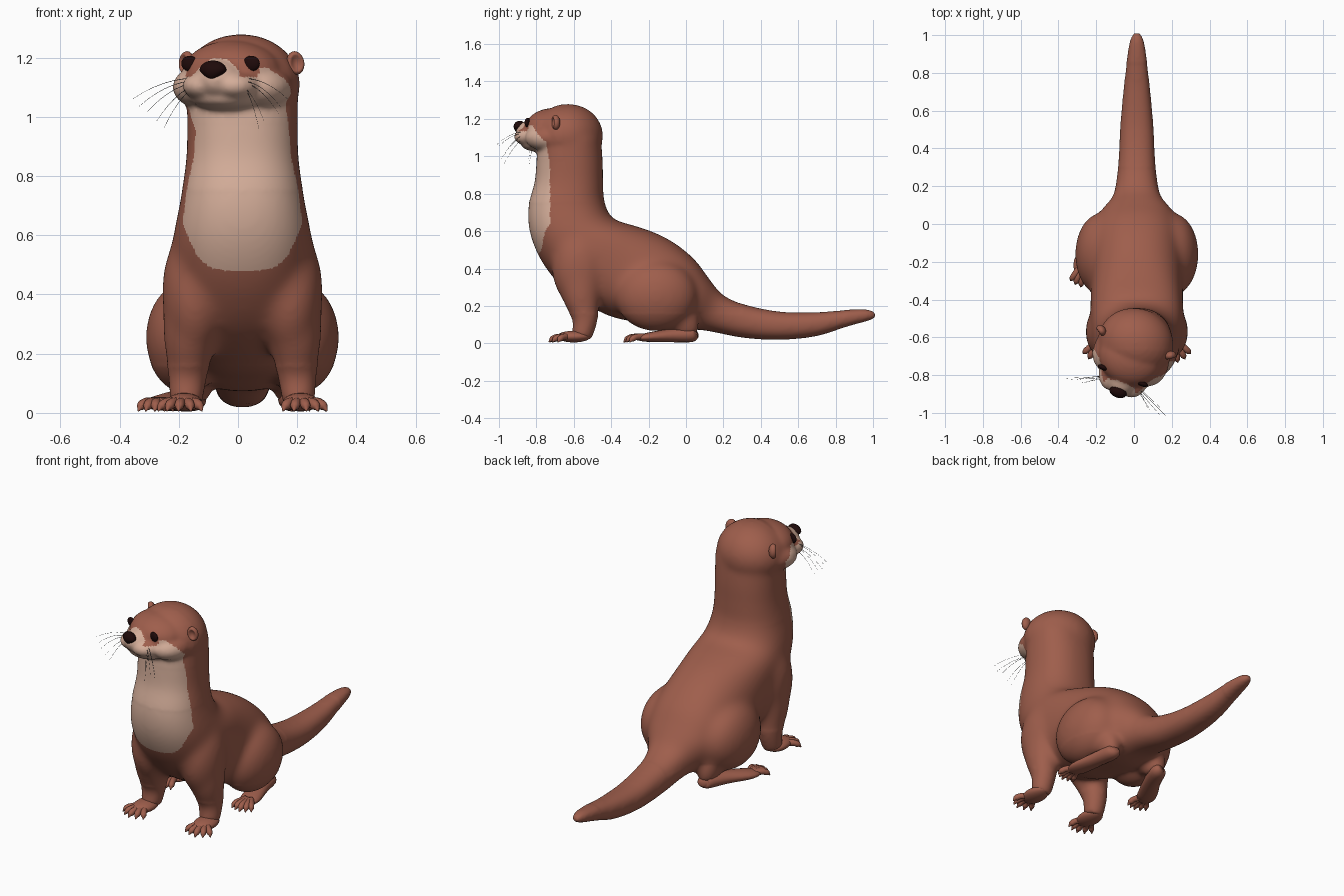
import bpy, bmesh, math, random
from mathutils import Vector, Matrix
from mathutils.bvhtree import BVHTree

random.seed(3)
if "Cube" in bpy.data.objects:
    bpy.data.objects.remove(bpy.data.objects["Cube"])

CX = 0.015
X = Vector((1, 0, 0))
TURN = Matrix.Rotation(math.radians(-20), 4, 'Z')
HEAD = Matrix.Translation((0.01, -0.63, 0)) @ TURN
HEAD_INV = HEAD.inverted()


def material(name, rgb):
    m = bpy.data.materials.new(name)
    m.use_nodes = True
    m.diffuse_color = (*rgb, 1)
    node = m.node_tree.nodes["Principled BSDF"]
    node.inputs["Base Color"].default_value = (*rgb, 1)
    node.inputs["Roughness"].default_value = 0.8
    return m


FUR = material("brown fur", (0.345, 0.112, 0.072))
CREAM = material("cream fur", (0.66, 0.42, 0.32))
DARK = material("dark nose and eyes", (0.013, 0.003, 0.003))
GREY = material("whisker grey", (0.05, 0.055, 0.06))


def spline(rows, steps=5):
    """Catmull-Rom through rows of numbers."""
    out = []
    for i in range(len(rows) - 1):
        a, b, c, d = (rows[max(0, min(len(rows) - 1, i + k))] for k in (-1, 0, 1, 2))
        for j in range(steps):
            t = j / steps
            out.append([q + t / 2 * (r - p + t * (2 * p - 5 * q + 4 * r - s
                        + t * (3 * (q - r) + s - p))) for p, q, r, s in zip(a, b, c, d)])
    return out + [list(rows[-1])]


def rounded(v, power):
    return math.copysign(abs(v) ** power, v)


def loft(bm, rings, sides=24, power=1):
    """Skin rings given as (centre, axis a, axis b); power below 1 squares them."""
    loops = []
    for c, a, b in rings:
        angles = [math.tau * i / sides for i in range(sides)]
        loops.append([bm.verts.new(c + a * rounded(math.cos(t), power)
                                   + b * rounded(math.sin(t), power)) for t in angles])
    faces = [bm.faces.new(loops[0][::-1]), bm.faces.new(loops[-1])]
    for p, q in zip(loops, loops[1:]):
        for i in range(sides):
            k = (i + 1) % sides
            faces.append(bm.faces.new((p[i], p[k], q[k], q[i])))
    bmesh.ops.recalc_face_normals(bm, faces=faces)


def limb(bm, rows, sides=16):
    """Tube through rows of x, y, z, half width, half height."""
    rows = spline(rows, 4)
    pts = [Vector(r[:3]) for r in rows]
    rings = []
    for i, r in enumerate(rows):
        t = (pts[min(i + 1, len(pts) - 1)] - pts[max(i - 1, 0)]).normalized()
        b = t.cross(X).normalized()
        rings.append((pts[i], b.cross(t) * r[3], b * r[4]))
    loft(bm, rings, sides)


def ball(bm, centre, radii, base=Matrix()):
    m = base @ Matrix.Translation(centre) @ Matrix.Diagonal((*radii, 1))
    return bmesh.ops.create_uvsphere(bm, u_segments=28, v_segments=18, radius=1, matrix=m)["verts"]


def finish(bm, name, *mats):
    me = bpy.data.meshes.new(name)
    bm.to_mesh(me)
    bm.free()
    for m in mats:
        me.materials.append(m)
    me.shade_smooth()
    ob = bpy.data.objects.new(name, me)
    bpy.context.collection.objects.link(ob)
    return ob


# Torso and tail: front y, front z, back y, back z, half width
TORSO = [(-.79, 1.1, -.455, 1.1, .188), (-.8, .97, -.445, .97, .187), (-.81, .86, -.443, .86, .19),
         (-.845, .72, -.435, .755, .207), (-.83, .57, -.39, .668, .23), (-.755, .41, -.27, .628, .245),
         (-.62, .26, -.16, .59, .245), (-.42, .15, -.05, .53, .245), (-.25, .11, .05, .445, .24),
         (-.07, .075, .125, .345, .205), (.09, .07, .195, .262, .128), (.3, .03, .31, .209, .1),
         (.5, .018, .5, .17, .09), (.7, .038, .7, .167, .073), (.87, .092, .87, .18, .053),
         (.965, .118, .97, .18, .037), (1.01, .135, 1.01, .165, .018)]
bm = bmesh.new()
rings = []
for fy, fz, by, bz, w in spline(TORSO):
    front, back = Vector((CX, fy, fz)), Vector((CX, by, bz))
    rings.append(((front + back) / 2, X * w, (back - front) / 2))
loft(bm, rings, 36, 0.88)

# Shoulders, forelegs and thighs
for s in (-1, 1):
    ball(bm, (CX + s * .16, -.57, .41), (.113, .15, .22))
    limb(bm, [(CX + s * .165, -.57, .4, .105, .135), (CX + s * .177, -.56, .25, .092, .105),
              (CX + s * .185, -.54, .13, .068, .07), (CX + s * .19, -.56, .03, .056, .056)])
    ball(bm, (CX + s * .19, -.16, .255), (.138, .22, .19))
    limb(bm, [(CX + s * .17, -.08, .2, .09, .12), (CX + s * .16, -.01, .1, .065, .085),
              (CX + s * .165, .0, .045, .045, .055)])

# Skull, brow, muzzle and chin
ball(bm, (0, 0, 1.11), (.203, .185, .17), HEAD)
ball(bm, (0, -.08, 1.15), (.172, .155, .108), HEAD)
ball(bm, (0, -.19, 1.125), (.085, .105, .072), HEAD)
ball(bm, (0, -.14, 1.063), (.125, .12, .042), HEAD)
for s in (-1, 1):
    ball(bm, (s * .055, -.185, 1.105), (.08, .1, .052), HEAD)
    ball(bm, (s * .112, -.08, 1.1), (.095, .12, .072), HEAD)

# Fuse the body into one skin
ob = finish(bm, "fused_body_source", FUR)
mod = ob.modifiers.new("fuse", 'REMESH')
mod.mode = 'VOXEL'
mod.voxel_size = 0.01
deps = bpy.context.evaluated_depsgraph_get()
deps.update()
fused = bpy.data.meshes.new_from_object(ob.evaluated_get(deps))
bm = bmesh.new()
bm.from_mesh(fused)
bpy.data.objects.remove(ob)
bpy.data.meshes.remove(fused)

# Soften the face a little, the neck more, the shoulders and hips most
nape = [v for v in bm.verts if (v.co.z < .98 or v.co.y > -.66) and v.co.y < .85]
joints = [v for v in bm.verts if .16 < v.co.z < .75 and v.co.y < .3]
for verts, passes in ((bm.verts[:], 3), (nape, 12), (joints, 26)):
    for _ in range(passes):
        bmesh.ops.smooth_vert(bm, verts=verts, factor=0.5,
                              use_axis_x=True, use_axis_y=True, use_axis_z=True)


def is_cream(p):
    """Bib, cheeks and muzzle."""
    h = HEAD_INV @ p
    u, f, z = abs(h.x), -h.y, p.z
    mix = min(1, max(0, (z - .95) / .15))
    ahead = (1 - mix) * (-.728 - p.y) + mix * (f - .06 - max(0, z - 1.08))
    top = 1.165 if u > .13 else 1.135
    if f > .22:
        top = max(top, 1.2 - 8 * u * u)
    return ahead > 0 and z < top and z > .48 + 100 * (p.x - CX) ** 4


for face in bm.faces:
    face.material_index = int(is_cream(face.calc_center_median()))
skin = BVHTree.FromBMesh(bm)
finish(bm, "body", FUR, CREAM)

# Eyes set on the face
for side, x in (("right", -.163), ("left", .045)):
    hit = skin.ray_cast(Vector((x, -2, 1.18)), Vector((0, 1, 0)))[0] or Vector((x, -.82, 1.18))
    bm = bmesh.new()
    ball(bm, (0, 0, 0), (.03, .014, .026), Matrix.Translation(hit) @ TURN)
    finish(bm, side + "_eye", DARK)

# Nose, broad above and narrow below
bm = bmesh.new()
for v in ball(bm, (0, 0, 0), (.047, .03, .033)):
    if v.co.z < 0:
        v.co.x *= 1 + v.co.z * 14
bm.transform(HEAD @ Matrix.Translation((0, -.276, 1.157)))
finish(bm, "nose", DARK)

# Ears with a hollow on the front
for side, s in (("right", -1), ("left", 1)):
    bm = bmesh.new()
    for v in ball(bm, (0, 0, 0), (.03, .024, .04)):
        hollow = max(0, 1 - (v.co.x / .022) ** 2 - (v.co.z / .03) ** 2)
        if v.co.y < 0:
            v.co.y += .02 * hollow
    bm.transform(HEAD @ Matrix.Translation((s * .196, .0, 1.182))
                 @ Matrix.Rotation(s * .6, 4, 'Z') @ Matrix.Rotation(-s * .2, 4, 'Y'))
    finish(bm, side + "_ear", FUR)


# Paws with five clawed toes
def toes(bm, x, y, aim, reach, spread):
    for k in range(-2, 3):
        a = aim + k * spread
        d = Vector((math.sin(a), -math.cos(a), 0))
        size = reach * (1 - .04 * abs(k))
        rows = []
        for along, z, r in ((.25, .036, .018), (.65, .034, .017), (.85, .024, .016),
                            (.93, .016, .009), (1, .006, .002)):
            p = Vector((x, y, z)) + d * size * along
            rows.append((*p, r, r))
        limb(bm, rows, 10)


for side, s in (("right", -1), ("left", 1)):
    bm = bmesh.new()
    px = CX + s * .197
    ball(bm, (px, -.6, .036), (.06, .09, .031))
    toes(bm, px, -.605, s * .15, .13, .34)
    finish(bm, side + "_front_paw", FUR)

    bm = bmesh.new()
    end = -.265 if s < 0 else .225
    heel = CX + s * .165
    limb(bm, [(heel, .06, .05, .02, .018), (heel, .03, .045, .045, .038),
              (heel * .6 + end * .4, -.08, .042, .05, .036),
              (end, -.21, .032, .056, .024), (end, -.26, .028, .035, .012)])
    toes(bm, end, -.2, s * .12, .135, .25)
    finish(bm, side + "_hind_paw", FUR)

# Whiskers drooping from the muzzle
curve = bpy.data.curves.new("whiskers", 'CURVE')
curve.dimensions = '3D'
curve.bevel_depth = 0.0012
curve.bevel_resolution = 0
curve.materials.append(GREY)
for s in (-1, 1):
    for k in range(5):
        start = Vector((s * (.09 + .006 * (k % 3)), -.22 - .01 * (k % 2), 1.13 - .009 * k))
        out = Vector((s * (.19 - .028 * k), -.07 + random.uniform(-.02, .02), -.07 - .016 * k))
        strand = curve.splines.new('POLY')
        strand.points.add(6)
        for i, pt in enumerate(strand.points):
            t = i / 6
            p = start + out * t + Vector((0, 0, .07 * t * (1 - t)))
            pt.co = (*(HEAD @ p), 1)
            pt.radius = 1 - .7 * t
bpy.context.collection.objects.link(bpy.data.objects.new("whiskers", curve))
